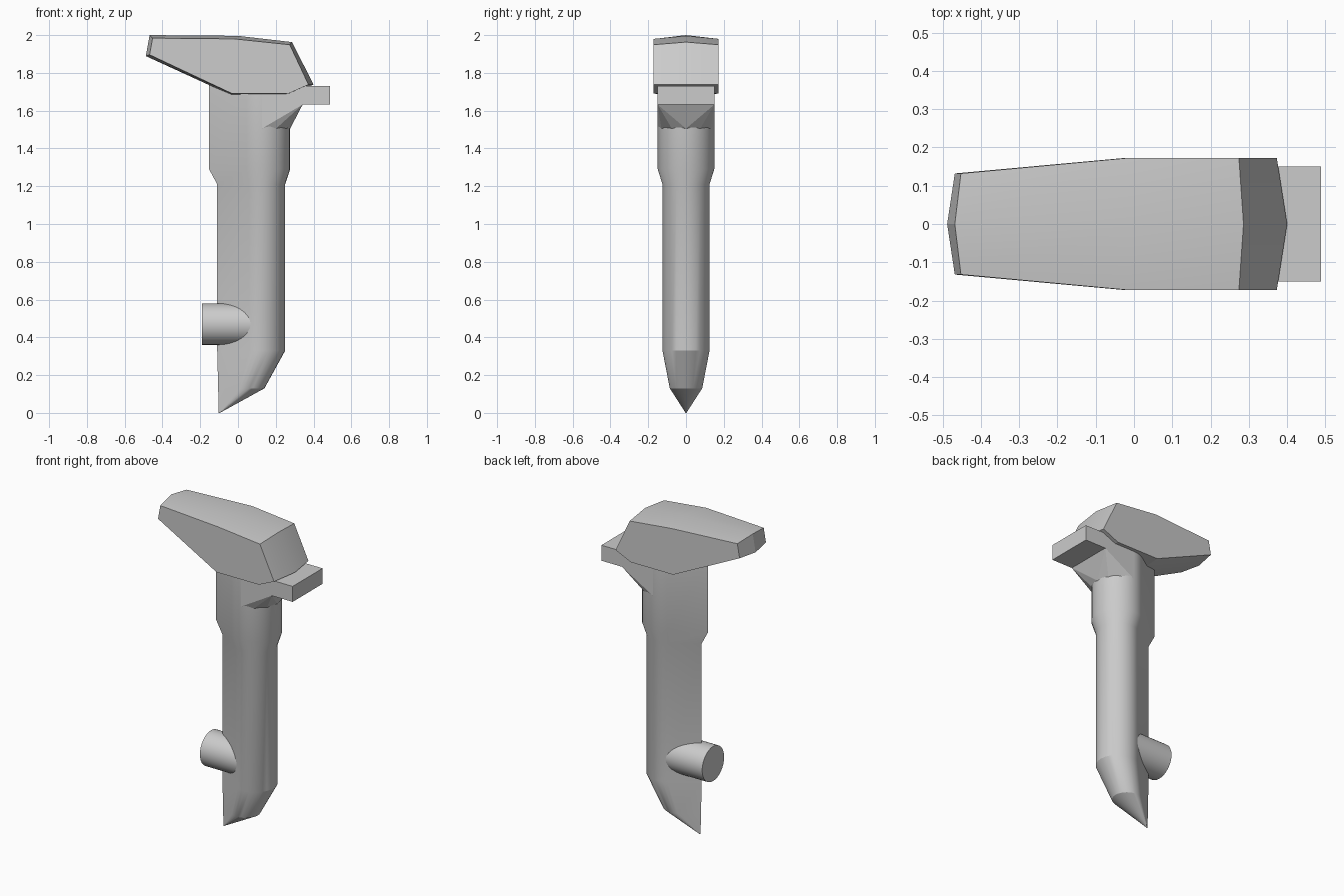
import bpy, bmesh, math
from mathutils import Vector

if "Cube" in bpy.data.objects:
    bpy.data.objects.remove(bpy.data.objects["Cube"])


def make(name, verts, faces=None, hull=False, smooth=30):
    me = bpy.data.meshes.new(name)
    bm = bmesh.new()
    vs = [bm.verts.new(v) for v in verts]
    if hull:
        bmesh.ops.convex_hull(bm, input=vs)
    else:
        for f in faces:
            bm.faces.new([vs[i] for i in f])
    bmesh.ops.recalc_face_normals(bm, faces=bm.faces)
    bm.to_mesh(me)
    bm.free()
    ob = bpy.data.objects.new(name, me)
    bpy.context.collection.objects.link(ob)
    bpy.context.view_layer.objects.active = ob
    ob.select_set(True)
    if smooth:
        bpy.ops.object.shade_smooth_by_angle(angle=math.radians(smooth))
    ob.select_set(False)
    return ob


def loft(name, rings, smooth=30):
    n = len(rings[0])
    verts = [p for r in rings for p in r]
    faces = [list(range(n)), list(range((len(rings) - 1) * n, len(rings) * n))]
    for k in range(len(rings) - 1):
        for i in range(n):
            j = (i + 1) % n
            faces.append((k*n + i, k*n + j, (k+1)*n + j, (k+1)*n + i))
    return make(name, verts, faces, smooth=smooth)


def teardrop(z, back, front, r, n=20):
    """Sharp edge at the back, tangent flanks, round front."""
    c = front - r
    a = math.pi - math.acos(r / (c - back))
    pts = [(back, 0, z)]
    for i in range(n + 1):
        t = -a + 2 * a * i / n
        pts.append((c + r * math.cos(t), r * math.sin(t), z))
    return pts


# Handle and collar: one teardrop loft with a beak-shaped foot
loft("handle", [
    teardrop(0.0, -0.102, -0.096, 0.002),
    teardrop(0.13, -0.105, 0.14, 0.086),
    teardrop(0.33, -0.11, 0.25, 0.125),
    teardrop(1.21, -0.11, 0.25, 0.125),
    teardrop(1.29, -0.153, 0.276, 0.15),
    teardrop(1.76, -0.153, 0.276, 0.15)], smooth=25)

# Faceted flare carrying the front block
arc = [(0.126 + 0.15 * math.cos(t), 0.15 * math.sin(t), 1.505)
       for t in [math.radians(a) for a in range(-90, 91, 30)]]
rect = [(x, y, z) for x in (0.126, 0.342) for y in (-0.15, 0.15) for z in (1.632, 1.70)]
make("flare", arc + rect, hull=True, smooth=0)

# Front block
make("front_block", [(x, y, z) for x in (0.2, 0.488) for y in (-0.15, 0.15)
                     for z in (1.632, 1.73)], hull=True, smooth=0)

# Head: centre profile and a slightly inset side profile, mirrored
centre = [(-0.468, 2.0), (0, 1.996), (0.286, 1.963), (0.4, 1.738),
          (0.268, 1.688), (-0.036, 1.682), (-0.488, 1.889)]
side = [(-0.452, 1.984, 0.132), (-0.02, 1.98, 0.172), (0.274, 1.949, 0.172),
        (0.373, 1.738, 0.172), (0.266, 1.69, 0.172), (-0.03, 1.69, 0.172),
        (-0.468, 1.896, 0.132)]
loft("head", [[(x, -y, z) for x, z, y in side],
              [(x, 0, z) for x, z in centre],
              [(x, y, z) for x, z, y in side]], smooth=15)

# Side nub near the foot
loft("nub", [[(x, 0.11 * math.cos(t), 0.47 + 0.11 * math.sin(t))
              for t in [2 * math.pi * i / 32 for i in range(32)]]
             for x in (-0.19, 0.1)])
